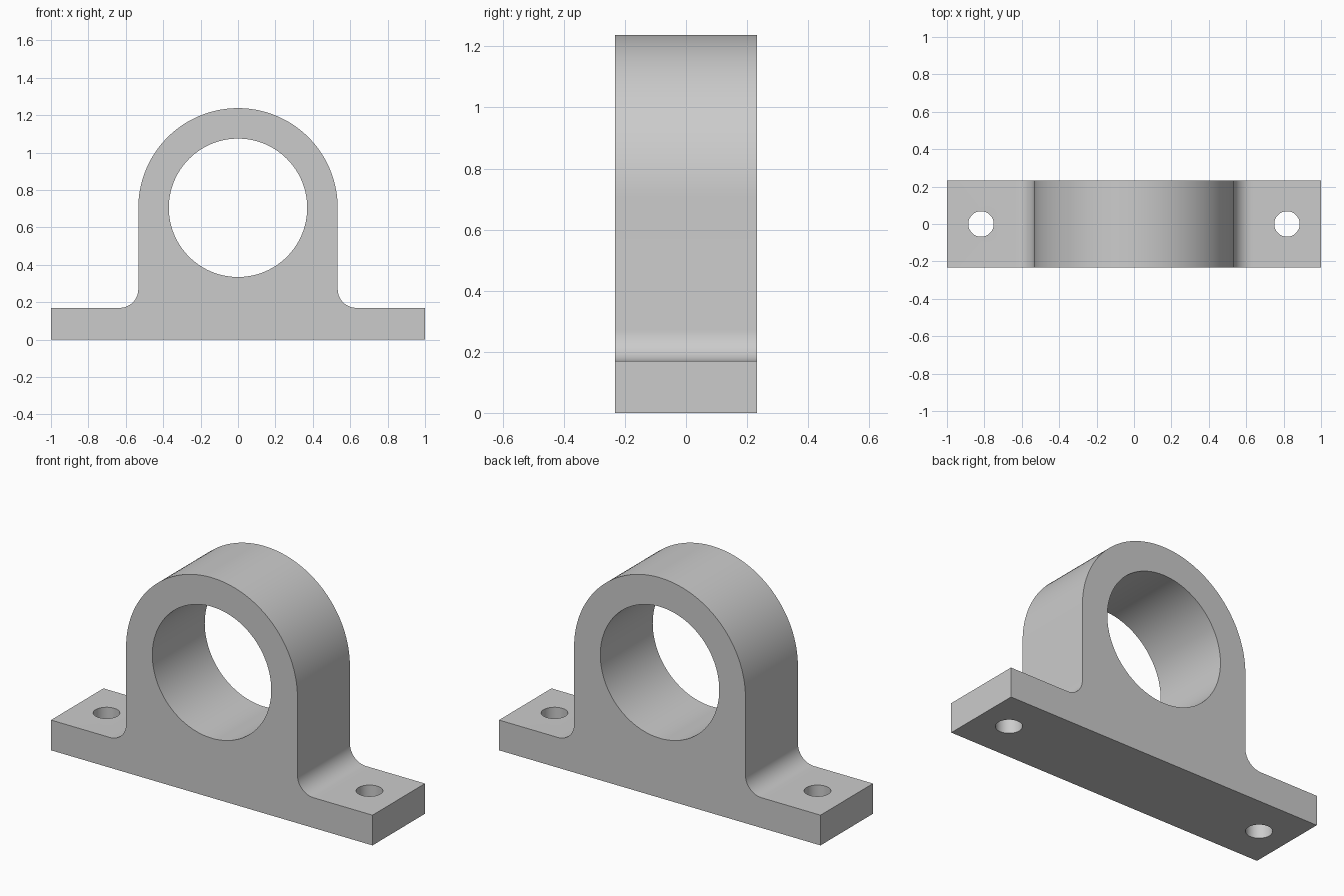
import bpy, bmesh
from math import pi, cos, sin

cube = bpy.data.objects.get("Cube")
if cube:
    bpy.data.objects.remove(cube, do_unlink=True)

DEPTH = 0.466
BASE_H = 0.17
AXIS_Z = 0.705
OUTER_R = 0.533
BORE_R = 0.37
FILLET = 0.1
BOLT_X, BOLT_R = 0.818, 0.068

# Plain grey material
grey = bpy.data.materials.new("grey metal")
grey.use_nodes = True
colour = (0.6, 0.6, 0.6, 1)
grey.diffuse_color = colour
grey.node_tree.nodes["Principled BSDF"].inputs["Base Color"].default_value = colour


def arc(cx, cz, r, start, end, steps):
    angles = [start + (end - start) * i / steps for i in range(steps + 1)]
    return [(cx + r * cos(a), cz + r * sin(a)) for a in angles]


def add_cylinder(name, radius, length, location, rotation=(0, 0, 0), sides=64):
    bpy.ops.mesh.primitive_cylinder_add(vertices=sides, radius=radius, depth=length,
                                        location=location, rotation=rotation)
    obj = bpy.context.object
    obj.name = name
    obj.hide_render = True
    obj.data.materials.append(grey)
    return obj


# Housing outline: foot, filleted upright and round crown, mirrored about x = 0
right = [(1, 0), (1, BASE_H)]
right += arc(OUTER_R + FILLET, BASE_H + FILLET, FILLET, -pi / 2, -pi, 12)
left = [(-x, z) for x, z in reversed(right)]
outline = right + arc(0, AXIS_Z, OUTER_R, 0, pi, 72) + left

# Extrude the outline through the depth
bm = bmesh.new()
face = bm.faces.new([bm.verts.new((x, -DEPTH / 2, z)) for x, z in outline])
extruded = bmesh.ops.extrude_face_region(bm, geom=[face])
moved = [v for v in extruded["geom"] if isinstance(v, bmesh.types.BMVert)]
bmesh.ops.translate(bm, verts=moved, vec=(0, DEPTH, 0))
bmesh.ops.recalc_face_normals(bm, faces=bm.faces)
mesh = bpy.data.meshes.new("bearing_housing")
bm.to_mesh(mesh)
bm.free()
mesh.materials.append(grey)
housing = bpy.data.objects.new("bearing_housing", mesh)
bpy.context.collection.objects.link(housing)

# Bearing bore and the two bolt holes
cutters = [add_cylinder("bore_cutter", BORE_R, 1, (0, 0, AXIS_Z), (pi / 2, 0, 0), 96)]
for side, name in ((1, "left"), (-1, "right")):
    cutters.append(add_cylinder(name + "_bolt_cutter", BOLT_R, 1,
                                (side * BOLT_X, 0, BASE_H / 2), sides=48))

bpy.ops.object.select_all(action="DESELECT")
housing.select_set(True)
bpy.context.view_layer.objects.active = housing
for cutter in cutters:
    cut = housing.modifiers.new(cutter.name, "BOOLEAN")
    cut.operation = "DIFFERENCE"
    cut.solver = "EXACT"
    cut.object = cutter
    bpy.ops.object.modifier_apply(modifier=cut.name)
for cutter in cutters:
    bpy.data.objects.remove(cutter, do_unlink=True)

# Smooth curved walls, crisp rims
bpy.ops.object.shade_smooth_by_angle(angle=pi / 6)
